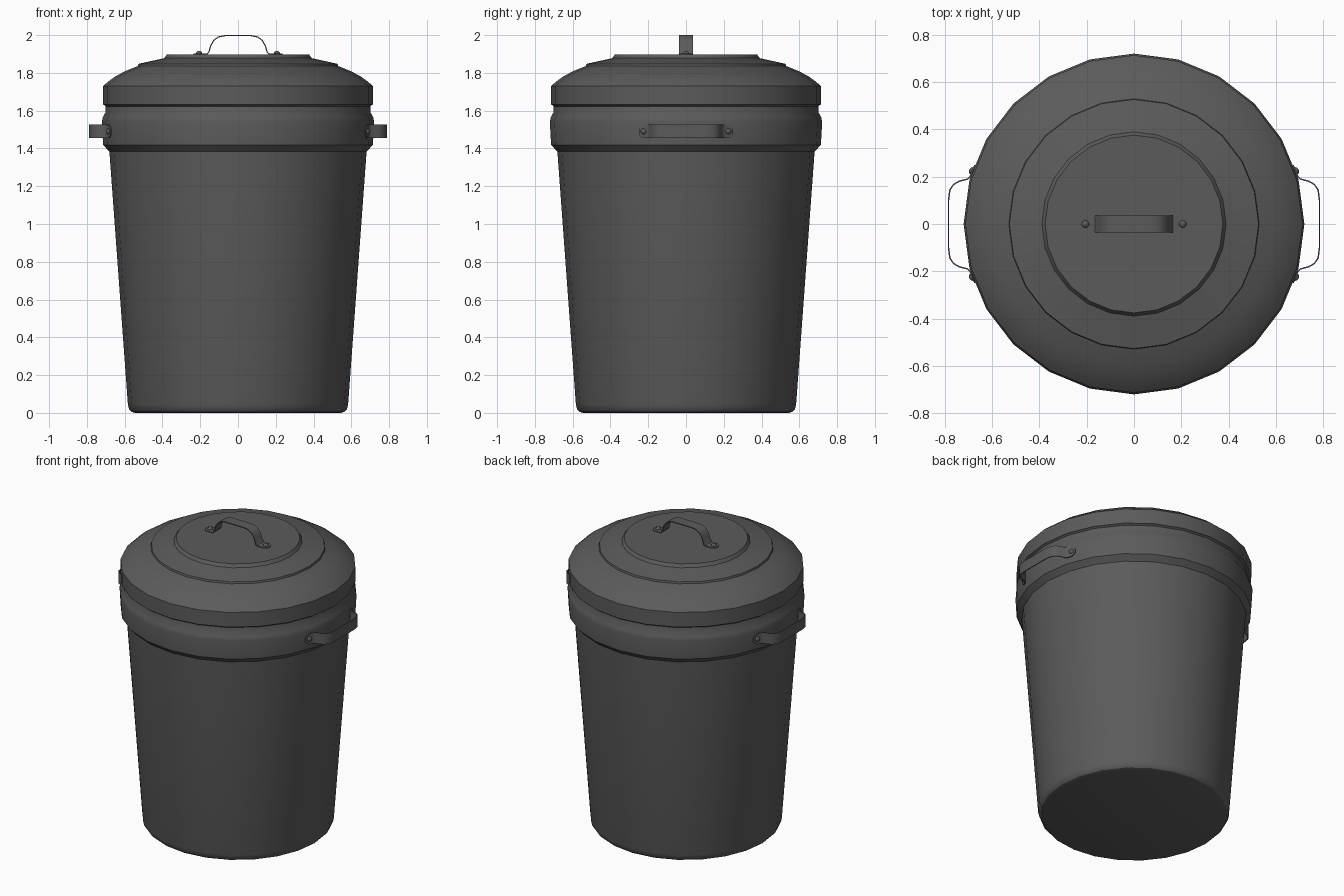
import bpy, bmesh, math
from mathutils import Matrix, Vector

if "Cube" in bpy.data.objects:
    bpy.data.objects.remove(bpy.data.objects["Cube"])

mat = bpy.data.materials.new("dark grey")
mat.diffuse_color = (0.105, 0.105, 0.105, 1)
mat.use_nodes = True
mat.node_tree.nodes["Principled BSDF"].inputs["Base Color"].default_value = mat.diffuse_color
SIDES = 24


def finish(name, bm, angle=30):
    bmesh.ops.remove_doubles(bm, verts=bm.verts, dist=1e-5)
    bmesh.ops.recalc_face_normals(bm, faces=bm.faces)
    me = bpy.data.meshes.new(name)
    bm.to_mesh(me)
    bm.free()
    ob = bpy.data.objects.new(name, me)
    bpy.context.collection.objects.link(ob)
    me.materials.append(mat)
    bpy.ops.object.select_all(action='DESELECT')
    ob.select_set(True)
    bpy.context.view_layer.objects.active = ob
    bpy.ops.object.shade_smooth_by_angle(angle=math.radians(angle))
    return ob


def lathe(name, profile):
    """Revolve (radius, z) points into a closed solid with flat caps."""
    bm = bmesh.new()
    rings = [[bm.verts.new((r * math.cos(2 * math.pi * i / SIDES),
                            r * math.sin(2 * math.pi * i / SIDES), z))
              for i in range(SIDES)] for r, z in profile]
    for a, b in zip(rings, rings[1:]):
        for i in range(SIDES):
            j = (i + 1) % SIDES
            bm.faces.new((a[i], a[j], b[j], b[i]))
    bm.faces.new(rings[0])
    bm.faces.new(rings[-1])
    return finish(name, bm)


def strap(name, half, thick, matrix):
    """Bent strip: half path of (along, out, half width), mirrored."""
    path = [(-a, h, w) for a, h, w in half] + [p for p in reversed(half)]
    rows = []
    bm = bmesh.new()
    for k, (a, h, w) in enumerate(path):
        p, q = path[max(k - 1, 0)], path[min(k + 1, len(path) - 1)]
        n = Vector((p[1] - q[1], q[0] - p[0])).normalized() * thick
        rows.append([bm.verts.new(matrix @ Vector(c)) for c in (
            (a, -w, h), (a, w, h),
            (a - n.x, w, h - n.y), (a - n.x, -w, h - n.y))])
    for r, s in zip(rows, rows[1:]):
        for i in range(4):
            j = (i + 1) % 4
            bm.faces.new((r[i], r[j], s[j], s[i]))
    bm.faces.new(rows[0])
    bm.faces.new(rows[-1])
    return finish(name, bm, 40)


def rivet(name, loc, direction):
    bm = bmesh.new()
    rot = Vector(direction).to_track_quat('Z', 'Y').to_matrix().to_4x4()
    bmesh.ops.create_uvsphere(
        bm, u_segments=12, v_segments=8, radius=0.016,
        matrix=Matrix.Translation(loc) @ rot @ Matrix.Diagonal((1, 1, 0.75, 1)))
    finish(name, bm, 60)


# Tapered bin body with rolled base and collar band
lathe("bin_body", [
    (0.545, 0.0), (0.565, 0.006), (0.577, 0.02), (0.583, 0.045),
    (0.681, 1.385), (0.681, 1.384), (0.714, 1.418), (0.721, 1.54),
    (0.716, 1.565), (0.702, 1.59), (0.702, 1.66)])

# Stepped domed lid
lathe("lid", [
    (0.69, 1.61), (0.708, 1.63), (0.714, 1.632), (0.714, 1.73),
    (0.690, 1.752), (0.650, 1.781), (0.600, 1.808), (0.530, 1.836),
    (0.527, 1.848), (0.390, 1.878), (0.376, 1.898)])

# Lid handle and rivets
strap("lid_handle", [
    (0.236, 1.903, 0.012), (0.229, 1.903, 0.024), (0.212, 1.903, 0.034),
    (0.165, 1.903, 0.036), (0.157, 1.912, 0.036), (0.147, 1.945, 0.036),
    (0.130, 1.975, 0.036), (0.105, 1.993, 0.036), (0.070, 2.0, 0.036)],
    0.006, Matrix.Identity(4))
for s in (-1, 1):
    rivet("lid_rivet", (s * 0.206, 0, 1.904), (0, 0, 1))

# Side handles and rivets, one on each side
for s, side in ((1, "right"), (-1, "left")):
    m = Matrix(((0, 0, s, 0), (s, 0, 0, 0), (0, 1, 0, 1.49), (0, 0, 0, 1)))
    strap(side + "_handle", [
        (0.250, 0.676, 0.012), (0.244, 0.679, 0.024), (0.230, 0.685, 0.034),
        (0.202, 0.696, 0.036), (0.193, 0.706, 0.036), (0.184, 0.740, 0.036),
        (0.170, 0.765, 0.036), (0.145, 0.782, 0.036), (0.100, 0.788, 0.036)],
        0.006, m)
    for t in (-1, 1):
        rivet(side + "_rivet", (s * 0.686, t * 0.225, 1.49),
              (s * 0.92, t * 0.38, 0))
